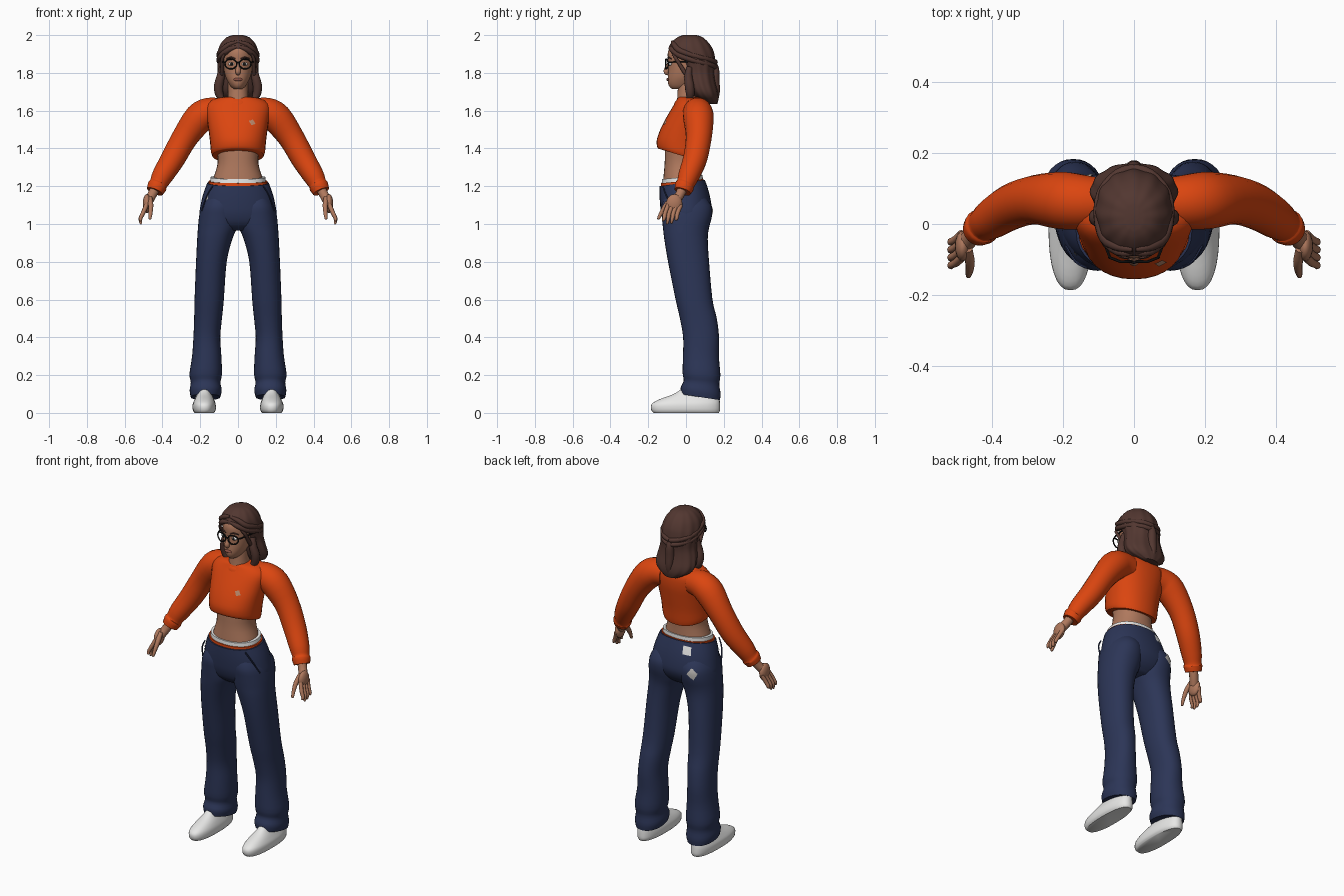
import bpy, bmesh, math
from mathutils import Vector


def mat(name, r, g, b):
    m = bpy.data.materials.new(name)
    m.diffuse_color = (r, g, b, 1)
    return m


ORANGE = mat("orange_knit", .71, .060, .005)
NAVY = mat("navy_cloth", .025, .036, .095)
SKIN = mat("skin", .43, .19, .11)
HAIR = mat("brown_hair", .085, .038, .030)
WHITE = mat("white", .80, .80, .79)
BLACK = mat("black", .008, .008, .008)
LIPS = mat("lips", .26, .085, .06)
GREY = mat("grey_patch", .50, .48, .46)
TAN = mat("tan_patch", .50, .25, .15)


def smooth_path(pts, steps):
    """Catmull-Rom interpolation of equal-length tuples."""
    out = []
    for i in range(len(pts) - 1):
        a, b = pts[max(i - 1, 0)], pts[i]
        c, d = pts[i + 1], pts[min(i + 2, len(pts) - 1)]
        for s in range(steps):
            t = s / steps
            out.append([.5 * (2 * q + (r - p) * t + (2 * p - 5 * q + 4 * r - w) * t * t
                              + (3 * q - p - 3 * r + w) * t ** 3)
                        for p, q, r, w in zip(a, b, c, d)])
    return out + [list(pts[-1])]


def finish(name, bm, material, mirror=False, angle=50):
    bmesh.ops.recalc_face_normals(bm, faces=bm.faces)
    me = bpy.data.meshes.new(name)
    bm.to_mesh(me)
    bm.free()
    ob = bpy.data.objects.new(name, me)
    bpy.context.collection.objects.link(ob)
    me.materials.append(material)
    bpy.ops.object.select_all(action='DESELECT')
    bpy.context.view_layer.objects.active = ob
    ob.select_set(True)
    bpy.ops.object.shade_smooth_by_angle(angle=math.radians(angle))
    if mirror:
        m = ob.modifiers.new("mirror", 'MIRROR')
        m.use_mirror_merge = False
    return ob


def skin_rings(rings, bm):
    vs = [[bm.verts.new(p) for p in ring] for ring in rings]
    n = len(vs[0])
    for a, b in zip(vs, vs[1:]):
        for i in range(n):
            bm.faces.new((a[i], a[(i + 1) % n], b[(i + 1) % n], b[i]))
    bm.faces.new(vs[0])
    bm.faces.new(vs[-1])


def loft(name, rows, material, mirror=False, n=32, power=2.2, steps=3, wave=0):
    """Stack of level sections: (z, x0, x1, y0, y1, slope along y)."""
    rings = []
    for z, x0, x1, y0, y1, slope in smooth_path(rows, steps):
        ring = []
        for i in range(n):
            a = 2 * math.pi * i / n
            c, s = math.cos(a), math.sin(a)
            k = 1 + wave * math.cos(12 * a)
            x = (x0 + x1) / 2 + (x1 - x0) / 2 * math.copysign(abs(c) ** (2 / power), c) * k
            y = (y0 + y1) / 2 + (y1 - y0) / 2 * math.copysign(abs(s) ** (2 / power), s) * k
            ring.append((x, y, z + slope * y))
        rings.append(ring)
    bm = bmesh.new()
    skin_rings(rings, bm)
    return finish(name, bm, material, mirror)


def sym(*rows):
    """Centred sections: (z, half width, front, back, slope)."""
    return [(r[0], -r[1], r[1], r[2], r[3], r[4] if len(r) > 4 else 0) for r in rows]


def tube(name, pts, material, mirror=True, n=12, steps=3):
    """Round sweep through (x, y, z, radius)."""
    path = smooth_path(pts, steps)
    pos = [Vector(p[:3]) for p in path]
    side, rings = None, []
    for i, p in enumerate(pos):
        d = (pos[min(i + 1, len(pos) - 1)] - pos[max(i - 1, 0)]).normalized()
        side = d.orthogonal() if side is None else side - d * side.dot(d)
        side.normalize()
        up = d.cross(side)
        rings.append([p + path[i][3] * (side * math.cos(2 * math.pi * k / n)
                      + up * math.sin(2 * math.pi * k / n)) for k in range(n)])
    bm = bmesh.new()
    skin_rings(rings, bm)
    return finish(name, bm, material, mirror)


def ball(name, loc, size, material, mirror=False):
    bm = bmesh.new()
    bmesh.ops.create_uvsphere(bm, u_segments=16, v_segments=10, radius=1)
    for v in bm.verts:
        v.co = Vector(loc) + Vector(a * b for a, b in zip(v.co, size))
    return finish(name, bm, material, mirror)


def patch(name, target, loc, half, material, turn=0):
    """Small cloth plate laid onto a surface."""
    bm = bmesh.new()
    bmesh.ops.create_grid(bm, x_segments=5, y_segments=5, size=half)
    c, s = math.cos(turn), math.sin(turn)
    for v in bm.verts:
        x, y = v.co.x, v.co.y
        v.co = Vector(loc) + Vector((x * c - y * s, 0, x * s + y * c))
    ob = finish(name, bm, material)
    w = ob.modifiers.new("wrap", 'SHRINKWRAP')
    w.target, w.offset, w.wrap_mode = target, .004, 'ABOVE_SURFACE'


# Trousers
hips = loft("trouser_hips", sym((1.22, .163, -.14, .10, .14), (1.16, .184, -.14, .122, .05),
            (1.10, .198, -.137, .135), (1.05, .204, -.13, .135), (1.0, .19, -.11, .11),
            (.965, .10, -.07, .07)), NAVY)
leg = loft("trouser_leg", [(1.17, .03, .15, -.10, .08, 0), (1.10, .008, .192, -.13, .133, 0),
           (1.04, .002, .206, -.128, .137, 0), (.98, .006, .212, -.122, .122, 0),
           (.92, .03, .216, -.115, .115, 0), (.80, .06, .222, -.095, .122, 0),
           (.60, .075, .23, -.055, .14, 0), (.50, .085, .232, -.032, .163, 0),
           (.40, .094, .236, -.015, .175, 0), (.30, .088, .243, -.016, .174, 0),
           (.21, .085, .257, -.018, .182, -.05), (.17, .093, .25, -.012, .176, -.1),
           (.13, .086, .256, -.028, .183, -.15), (.095, .094, .25, -.026, .18, -.15)],
           NAVY, mirror=True)
tube("pocket_seam", [(.135, -.122, 1.20, .004), (.165, -.105, 1.15, .004),
                     (.192, -.062, 1.07, .004)], NAVY, n=6)
patch("waist_label", hips, (-.085, .12, 1.195), .026, WHITE)
patch("seat_patch", leg, (-.14, .14, 1.075), .027, GREY, .6)
patch("pocket_label", hips, (-.172, -.09, 1.14), .012, GREY, .3)

# Shoes
loft("shoe", [(0, .128, .23, -.172, .174, 0), (.015, .118, .239, -.184, .18, 0),
     (.045, .118, .24, -.183, .18, 0), (.07, .126, .23, -.145, .178, 0),
     (.10, .138, .217, -.065, .172, 0), (.13, .145, .21, -.02, .165, 0)],
     WHITE, mirror=True, power=2.4)

# Waist and underwear bands
loft("waist", sym((1.17, .145, -.125, .085), (1.24, .131, -.12, .082), (1.32, .108, -.113, .08),
     (1.40, .112, -.11, .085), (1.46, .12, -.10, .09)), SKIN)
loft("orange_band", sym((1.20, .157, -.134, .094, .1), (1.229, .156, -.133, .093, .1)), ORANGE)
loft("white_band", sym((1.21, .150, -.13, .09, .1), (1.25, .145, -.127, .088, .1)), WHITE)

# Cropped sweater
sweater = loft("sweater_body", sym((1.355, .136, -.148, .10, -.3), (1.375, .143, -.154, .105, -.25),
               (1.43, .148, -.154, .112, -.12), (1.50, .156, -.136, .125, 0),
               (1.56, .165, -.106, .133, 0), (1.615, .172, -.074, .132, 0),
               (1.645, .155, -.056, .122, 0), (1.665, .115, -.045, .105, 0),
               (1.673, .07, -.035, .09, 0)), ORANGE)
tube("sleeve", [(.09, .06, 1.595, .07), (.15, .062, 1.592, .078), (.205, .066, 1.56, .081),
     (.28, .068, 1.46, .069), (.345, .048, 1.345, .064), (.40, .014, 1.255, .056),
     (.422, -.002, 1.212, .048), (.428, -.008, 1.20, .052), (.440, -.018, 1.172, .045)],
     ORANGE, n=20)
loft("collar", sym((1.634, .078, -.066, .10, .15), (1.652, .074, -.06, .098, .15),
     (1.662, .066, -.052, .092, .15)), ORANGE)
patch("chest_emblem", sweater, (.08, -.125, 1.545), .015, TAN, .4)

# Hands
tube("wrist", [(.43, -.01, 1.21, .028), (.452, -.03, 1.16, .025), (.476, -.055, 1.12, .026)], SKIN)
ball("palm", (.482, -.062, 1.108), (.022, .043, .05), SKIN, True)
for i, tip in enumerate((1.015, 1.0, 1.003, 1.02)):
    y = -.094 + i * .022
    tube("finger_%d" % (i + 1), [(.485, y, 1.10, .012), (.502, y - .016, 1.06, .0115),
         (.516, y - .022, 1.03, .010), (.514, y - .027, tip + .004, .007),
         (.513, y - .027, tip, .003)], SKIN, n=8)
tube("thumb", [(.468, -.07, 1.14, .014), (.462, -.105, 1.10, .014), (.463, -.13, 1.06, .011),
     (.466, -.145, 1.03, .008), (.467, -.147, 1.024, .003)], SKIN, n=8)

# Neck, head and face
loft("neck", sym((1.62, .066, -.052, .08), (1.67, .054, -.046, .075), (1.78, .052, -.04, .07)), SKIN)
loft("head", sym((1.715, .022, -.074, .0), (1.728, .038, -.088, .04), (1.75, .052, -.096, .06),
     (1.78, .066, -.096, .08), (1.82, .075, -.093, .09), (1.86, .078, -.094, .10),
     (1.90, .077, -.097, .10), (1.93, .07, -.088, .10), (1.96, .05, -.06, .08)), SKIN, power=2)
tube("nose", [(0, -.088, 1.858, .007), (0, -.098, 1.835, .010), (0, -.104, 1.812, .0145),
     (0, -.102, 1.80, .013), (0, -.094, 1.794, .008)], SKIN, mirror=False)
ball("lips", (0, -.095, 1.765), (.024, .008, .009), LIPS)
ball("eye", (.034, -.083, 1.847), (.017, .010, .009), WHITE, True)
ball("iris", (.034, -.0895, 1.847), (.008, .006, .008), BLACK, True)
tube("brow", [(.014, -.096, 1.874, .003), (.036, -.092, 1.882, .0045), (.06, -.078, 1.874, .003)],
     HAIR, n=6)

# Glasses
rim = [(.038 + .031 * math.cos(a), -.106 + .012 * max(0, math.cos(a)),
        1.847 + .026 * math.sin(a), .004) for a in (i * math.pi / 8 for i in range(17))]
tube("glasses_rim", rim, BLACK, n=6, steps=2)
tube("glasses_bridge", [(-.008, -.106, 1.852, .0035), (0, -.109, 1.855, .0035),
     (.008, -.106, 1.852, .0035)], BLACK, mirror=False, n=6)
tube("glasses_arm", [(.067, -.095, 1.856, .004), (.08, -.06, 1.858, .004),
     (.09, .01, 1.858, .004)], BLACK, n=6)

# Hair: main mass, swept-back strands and side locks
loft("hair_mass", sym((2.0, .025, -.015, .055), (1.988, .06, -.045, .088), (1.955, .09, -.08, .122),
     (1.92, .104, -.088, .142), (1.89, .108, -.062, .15), (1.85, .107, -.03, .155),
     (1.80, .106, -.012, .152), (1.75, .117, 0, .158), (1.70, .122, .02, .17),
     (1.665, .10, .055, .172), (1.635, .045, .115, .165)), HAIR, n=72, power=2, wave=.018)
for i, lift in enumerate((0, .026)):
    tube("temple_strand_%d" % (i + 1), [(.004, -.082 + lift * .4, 1.938 + lift, .008),
         (.045, -.076 + lift * .5, 1.925 + lift, .014), (.082, -.04, 1.896 + lift, .016),
         (.10, .02, 1.872 + lift, .014), (.092, .09, 1.852 + lift, .013),
         (.045, .142, 1.838 + lift, .014), (0, .157, 1.83 + lift, .012)], HAIR, n=10)
tube("loose_strand", [(.07, -.07, 1.90, .006), (.083, -.052, 1.875, .009), (.084, -.03, 1.84, .010),
     (.086, -.005, 1.80, .011), (.09, .02, 1.77, .01)], HAIR, n=8)
tube("side_lock", [(.085, .02, 1.83, .016), (.092, .012, 1.78, .022), (.103, .018, 1.73, .025),
     (.098, .022, 1.685, .022), (.08, .015, 1.655, .012), (.07, .008, 1.643, .004)], HAIR)
tube("back_tail", [(0, .145, 1.86, .012), (0, .154, 1.82, .022), (0, .152, 1.76, .026),
     (0, .158, 1.70, .022), (0, .158, 1.645, .01)], HAIR, mirror=False)
